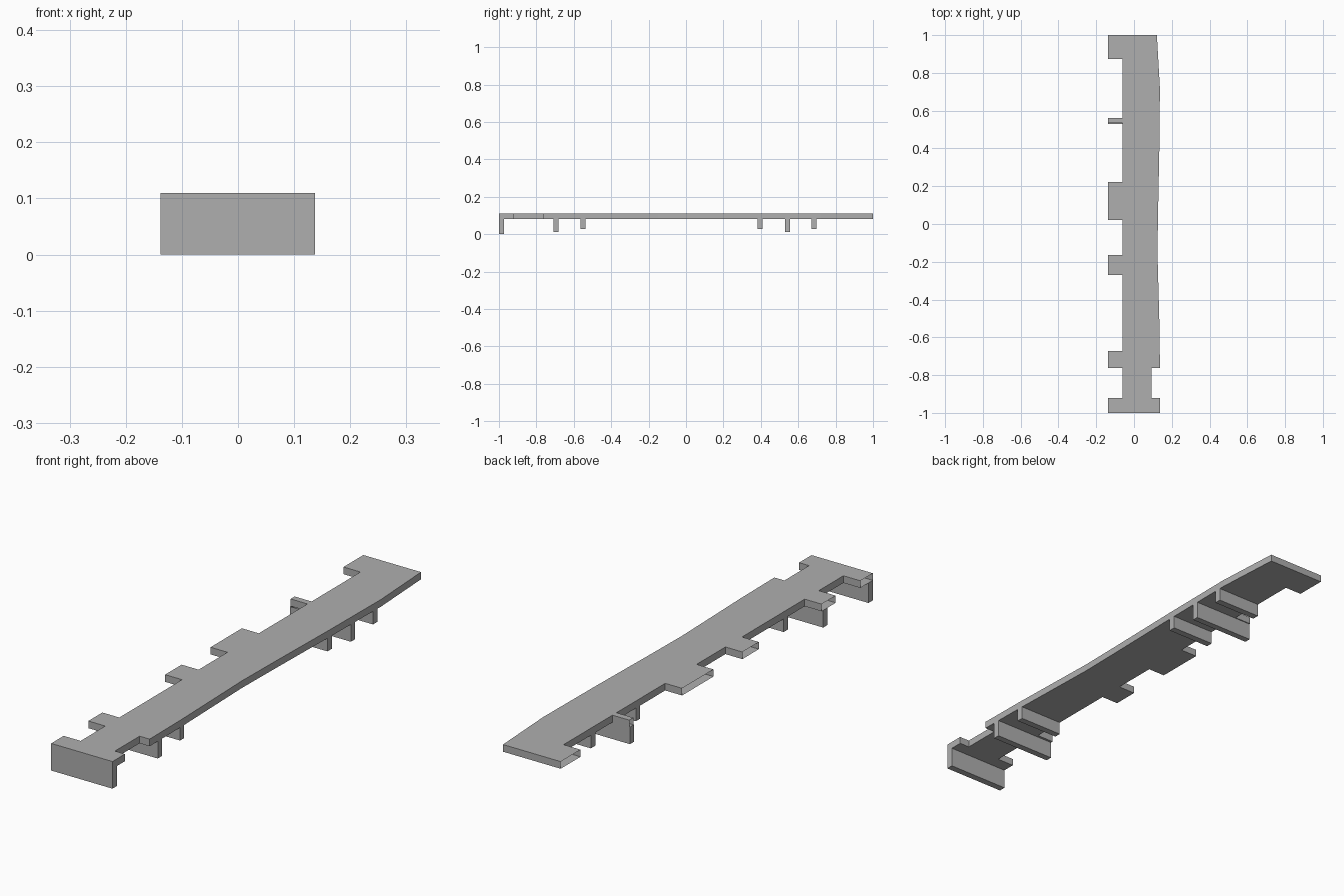
import bpy
import bmesh

cube = bpy.data.objects.get("Cube")
if cube:
    bpy.data.objects.remove(cube)

grey = bpy.data.materials.new("plain_grey")
grey.use_nodes = True
COLOUR = (0.43, 0.43, 0.43, 1)
grey.diffuse_color = COLOUR
grey.node_tree.nodes["Principled BSDF"].inputs["Base Color"].default_value = COLOUR

LEFT, SPINE, RIGHT = -0.138, -0.062, 0.137
SLAB_BOTTOM, SLAB_TOP = 0.081, 0.11

# Gently waved long edge, from the front to the back
WAVE = [(RIGHT, -0.762), (0.135, -0.55), (0.124, -0.15), (0.127, 0.05),
        (0.134, 0.4), (RIGHT, 0.72), (0.121, 1.0)]
# Tabs on the other long edge, as start and end along the length
TABS = [(-1.0, -0.92), (-0.762, -0.672), (-0.27, -0.164),
        (0.021, 0.222), (0.534, 0.56), (0.873, 1.0)]


def edge_x(y):
    """Width of the waved edge at a given length."""
    for (x0, y0), (x1, y1) in zip(WAVE, WAVE[1:]):
        if y0 <= y <= y1:
            return x0 + (x1 - x0) * (y - y0) / (y1 - y0)
    return RIGHT


def prism(name, outline, bottom, top, drop):
    """Extrude an outline upward and drop the faces chosen by a rule."""
    bm = bmesh.new()
    base = bm.faces.new([bm.verts.new((x, y, bottom)) for x, y in outline])
    up = bmesh.ops.extrude_face_region(bm, geom=[base], use_keep_orig=True)
    for v in up["geom"]:
        if isinstance(v, bmesh.types.BMVert):
            v.co.z = top
    bmesh.ops.recalc_face_normals(bm, faces=bm.faces)
    bm.normal_update()
    bmesh.ops.delete(bm, geom=[f for f in bm.faces if drop(f)], context="FACES_ONLY")
    mesh = bpy.data.meshes.new(name)
    bm.to_mesh(mesh)
    bm.free()
    mesh.materials.append(grey)
    obj = bpy.data.objects.new(name, mesh)
    bpy.context.collection.objects.link(obj)


# Slab: notched and waved edge going back, tabbed edge coming forward
outline = [(RIGHT, -1.0), (RIGHT, -0.92), (0.092, -0.92), (0.092, -0.762)] + WAVE
for start, end in reversed(TABS):
    if end < 1:
        outline.append((SPINE, end))
    outline += [(LEFT, end), (LEFT, start)]
    if start > -1:
        outline.append((SPINE, start))

# The tabs are open at their outer ends
prism("slab", outline, SLAB_BOTTOM, SLAB_TOP,
      lambda f: f.normal.x < -0.9 and f.calc_center_median().x < LEFT + 0.01)

# Cross ribs under the slab: name, start, end, inner end, bottom
RIBS = [("front_plate", -1.0, -0.972, LEFT, 0.0),
        ("front_long_rib", -0.709, -0.682, LEFT, 0.011),
        ("front_short_rib", -0.564, -0.537, SPINE, 0.028),
        ("back_short_rib_inner", 0.382, 0.41, SPINE, 0.028),
        ("back_long_rib", 0.53, 0.556, LEFT, 0.011),
        ("back_short_rib_outer", 0.67, 0.698, SPINE, 0.028)]
for name, y0, y1, x, bottom in RIBS:
    prism(name, [(x, y0), (edge_x(y0), y0), (edge_x(y1), y1), (x, y1)],
          bottom, SLAB_BOTTOM, lambda f: f.normal.z > 0.9)
